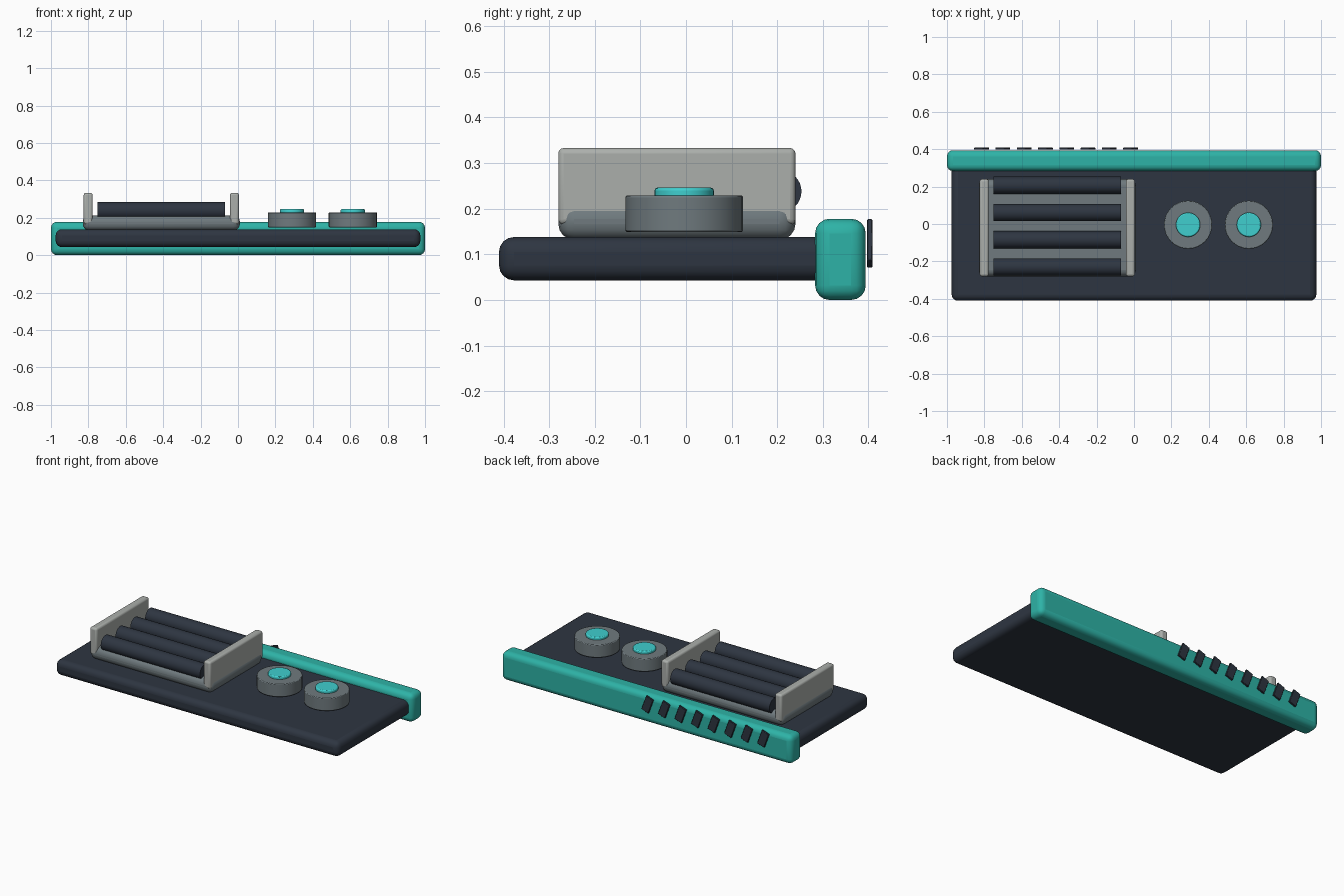
import bpy
import math

cube = bpy.data.objects.get("Cube")
if cube:
    bpy.data.objects.remove(cube, do_unlink=True)


def material(name, rgb):
    mat = bpy.data.materials.new(name)
    mat.use_nodes = True
    mat.diffuse_color = (*rgb, 1)
    mat.node_tree.nodes["Principled BSDF"].inputs["Base Color"].default_value = (*rgb, 1)
    return mat


navy = material("dark slate", (0.027, 0.036, 0.053))
teal = material("teal", (0.027, 0.45, 0.385))
aqua = material("bright aqua", (0.05, 0.62, 0.62))
grey = material("steel grey", (0.16, 0.195, 0.21))
pale = material("pale grey", (0.41, 0.43, 0.41))


def finish(obj, name, mat, bevel, segments):
    obj.name = name
    obj.data.materials.append(mat)
    if bevel:
        mod = obj.modifiers.new("rounded_edges", 'BEVEL')
        mod.width = bevel
        mod.segments = segments
        mod.limit_method = 'ANGLE'
        mod.angle_limit = math.radians(40)
    bpy.ops.object.shade_smooth_by_angle(angle=math.radians(35))
    return obj


def box(name, mat, x, y, z, bevel=0, segments=3):
    """Box from (min, max) ranges on each axis."""
    ranges = (x, y, z)
    bpy.ops.mesh.primitive_cube_add(size=1, location=[sum(r) / 2 for r in ranges])
    obj = bpy.context.object
    obj.scale = [r[1] - r[0] for r in ranges]
    bpy.ops.object.transform_apply(location=False, rotation=False, scale=True)
    return finish(obj, name, mat, bevel, segments)


def cylinder(name, mat, radius, depth, location, rotation=(0, 0, 0), bevel=0):
    bpy.ops.mesh.primitive_cylinder_add(vertices=32, radius=radius, depth=depth,
                                        location=location, rotation=rotation)
    return finish(bpy.context.object, name, mat, bevel, 2)


# Main board and the rail along its back edge
box("base_board", navy, (-0.975, 0.975), (-0.41, 0.32), (0.043, 0.138), 0.033, 4)
box("back_rail", teal, (-1, 1), (0.283, 0.394), (0, 0.178), 0.032, 4)

# Roller cradle: tray with two end walls
MID_X = -0.41
box("cradle_tray", grey, (MID_X - 0.42, MID_X + 0.42), (-0.28, 0.24), (0.132, 0.213), 0.035, 4)
for side, label in ((-1, "right"), (1, "left")):
    cx = MID_X + side * 0.391
    box(label + "_end_wall", pale, (cx - 0.024, cx + 0.024), (-0.28, 0.24), (0.165, 0.333), 0.012)

# Four rollers lying across the cradle
for i in range(4):
    cylinder("roller_%d" % (i + 1), navy, 0.046, 0.683,
             (MID_X, -0.23 + i * 0.1457, 0.238), (0, math.pi / 2, 0))

# Two knobs with bright caps
for i, cx in enumerate((0.289, 0.614), 1):
    cylinder("knob_%d" % i, grey, 0.129, 0.08, (cx, -0.004, 0.189), bevel=0.004)
    cylinder("knob_cap_%d" % i, aqua, 0.065, 0.022, (cx, -0.004, 0.235), bevel=0.006)

# Row of slanted vents on the rear face of the rail
for i in range(8):
    cx = -0.815 + i * 0.1138
    vent = box("vent_%d" % (i + 1), navy, (cx - 0.025, cx + 0.025), (0.397, 0.409),
               (0.076, 0.172), 0.002, 1)
    vent.rotation_euler.y = math.radians(-20)
